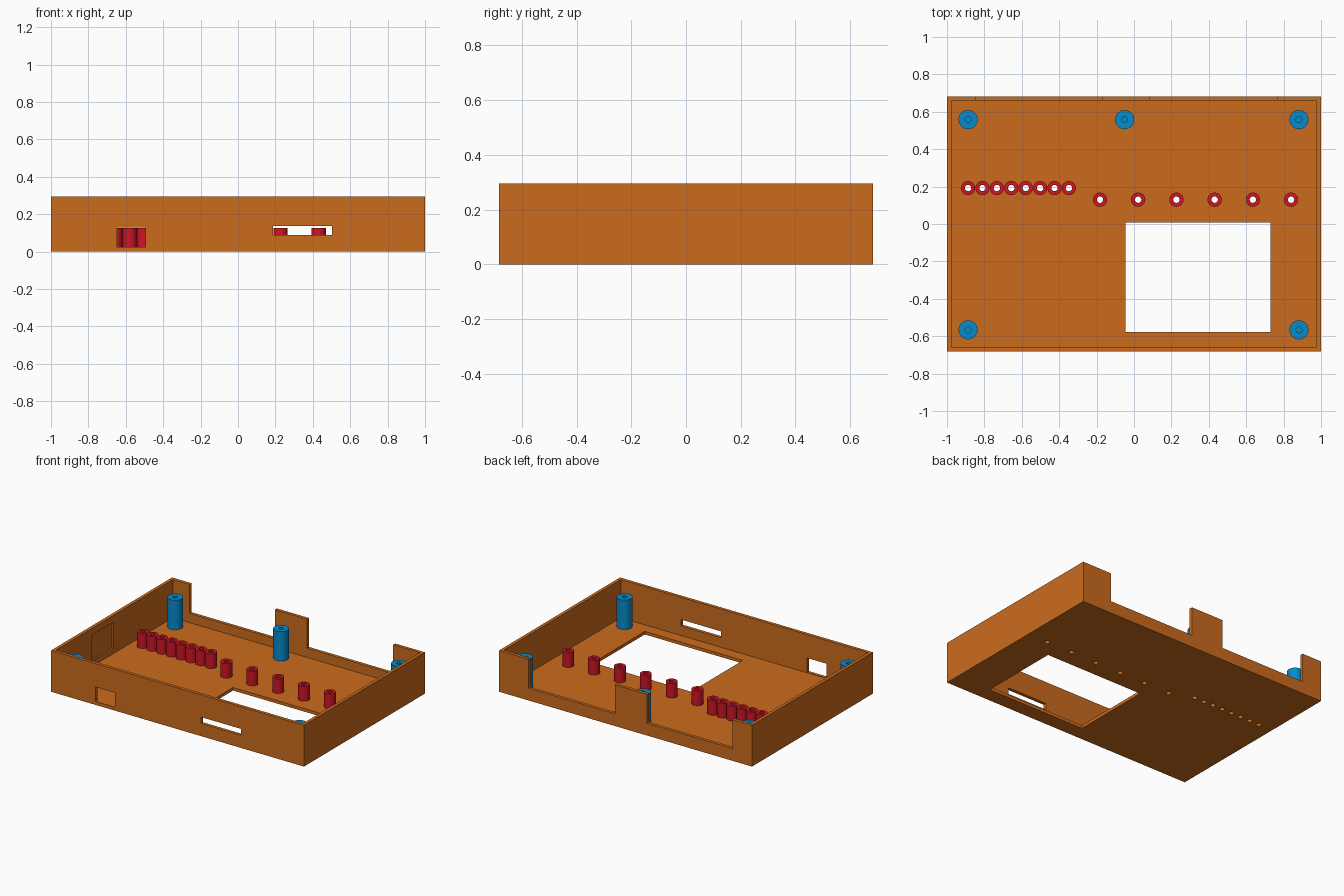
import bpy, bmesh, math
from mathutils import Vector

if "Cube" in bpy.data.objects:
    bpy.data.objects.remove(bpy.data.objects["Cube"])


def material(name, r, g, b):
    m = bpy.data.materials.new(name)
    m.diffuse_color = [(c / 255) ** 2.2 for c in (r, g, b)] + [1]
    m.use_nodes = True
    m.node_tree.nodes["Principled BSDF"].inputs["Base Color"].default_value = m.diffuse_color
    return m


ORANGE = material("orange plastic", 202, 107, 35)
BLUE = material("blue plastic", 14, 138, 202)
RED = material("red plastic", 204, 28, 40)

HX, HY, H = 1.0, 0.683, 0.295      # outer half sizes and height
WALL, FLOOR = 0.023, 0.022
HOLE = 0.017


def add_object(name, bm, mat):
    bmesh.ops.recalc_face_normals(bm, faces=bm.faces)
    me = bpy.data.meshes.new(name)
    bm.to_mesh(me)
    bm.free()
    ob = bpy.data.objects.new(name, me)
    bpy.context.collection.objects.link(ob)
    me.materials.append(mat)
    return ob


def box(name, x0, x1, y0, y1, z0, z1, mat=ORANGE):
    bm = bmesh.new()
    bmesh.ops.create_cube(bm, size=1)
    for v in bm.verts:
        v.co = Vector(((x0 + x1) / 2 + v.co.x * (x1 - x0),
                       (y0 + y1) / 2 + v.co.y * (y1 - y0),
                       (z0 + z1) / 2 + v.co.z * (z1 - z0)))
    return add_object(name, bm, mat)


def lathe(name, profile, x, y, mat, segments=32):
    """Spin a closed (radius, z) profile around the vertical line at x, y."""
    bm = bmesh.new()
    rings = []
    for r, z in profile:
        if r == 0:
            rings.append([bm.verts.new((x, y, z))] * segments)
        else:
            rings.append([bm.verts.new((x + r * math.cos(2 * math.pi * i / segments),
                                        y + r * math.sin(2 * math.pi * i / segments), z))
                          for i in range(segments)])
    closed = profile[0][0] > 0
    for k in range(len(rings) if closed else len(rings) - 1):
        a, b = rings[k], rings[(k + 1) % len(rings)]
        for i in range(segments):
            j = (i + 1) % segments
            bm.faces.new(list(dict.fromkeys((a[i], a[j], b[j], b[i]))))
    ob = add_object(name, bm, mat)
    bpy.ops.object.select_all(action='DESELECT')
    ob.select_set(True)
    bpy.context.view_layer.objects.active = ob
    bpy.ops.object.shade_smooth_by_angle(angle=math.radians(35))
    return ob


def cut(target, cutter):
    mod = target.modifiers.new("cut", 'BOOLEAN')
    mod.operation = 'DIFFERENCE'
    mod.solver = 'EXACT'
    mod.object = cutter
    bpy.context.view_layer.objects.active = target
    bpy.ops.object.modifier_apply(modifier=mod.name)
    bpy.data.objects.remove(cutter)


# Tray-shaped case
case = box("case", -HX, HX, -HY, HY, 0, H)
cut(case, box("cavity", -HX + WALL, HX - WALL, -HY + WALL, HY - WALL, FLOOR, 1))

# Notches in the back wall
for x0, x1 in ((-0.845, -0.17), (0.085, 0.765)):
    cut(case, box("notch", x0, x1, 0.6, 0.8, 0.088, 1))

# Front window and slot, display opening, shallow recess inside the left wall
cut(case, box("front_window", -0.647, -0.495, -0.8, -0.6, 0.025, 0.128))
cut(case, box("front_slot", 0.187, 0.503, -0.8, -0.6, 0.09, 0.136))
cut(case, box("display_opening", -0.045, 0.73, -0.577, 0.008, -0.1, 0.1))
cut(case, box("side_recess", -HX + 0.011, -0.9, -0.26, -0.01, 0.06, 0.245))

# Hollow button and lamp guides, with holes through the floor
guides = [(-0.887 + 0.077 * i, 0.192) for i in range(8)]
guides += [(-0.182 + 0.2044 * i, 0.13) for i in range(6)]
for i, (x, y) in enumerate(guides):
    cut(case, lathe("hole", [(0, -0.1), (HOLE, -0.1), (HOLE, 0.1), (0, 0.1)], x, y, ORANGE))
    lathe(f"guide_tube_{i + 1}",
          [(HOLE, FLOOR), (0.038, FLOOR), (0.038, 0.127), (HOLE, 0.127)], x, y, RED)

# Screw posts with blind holes
posts = ((-0.887, 0.558), (-0.05, 0.558), (0.882, 0.558), (-0.887, -0.566), (0.882, -0.566))
for i, (x, y) in enumerate(posts):
    lathe(f"screw_post_{i + 1}",
          [(0, FLOOR), (0.051, FLOOR), (0.051, 0.233), (0.016, 0.233), (0.016, 0.08), (0, 0.08)],
          x, y, BLUE)
